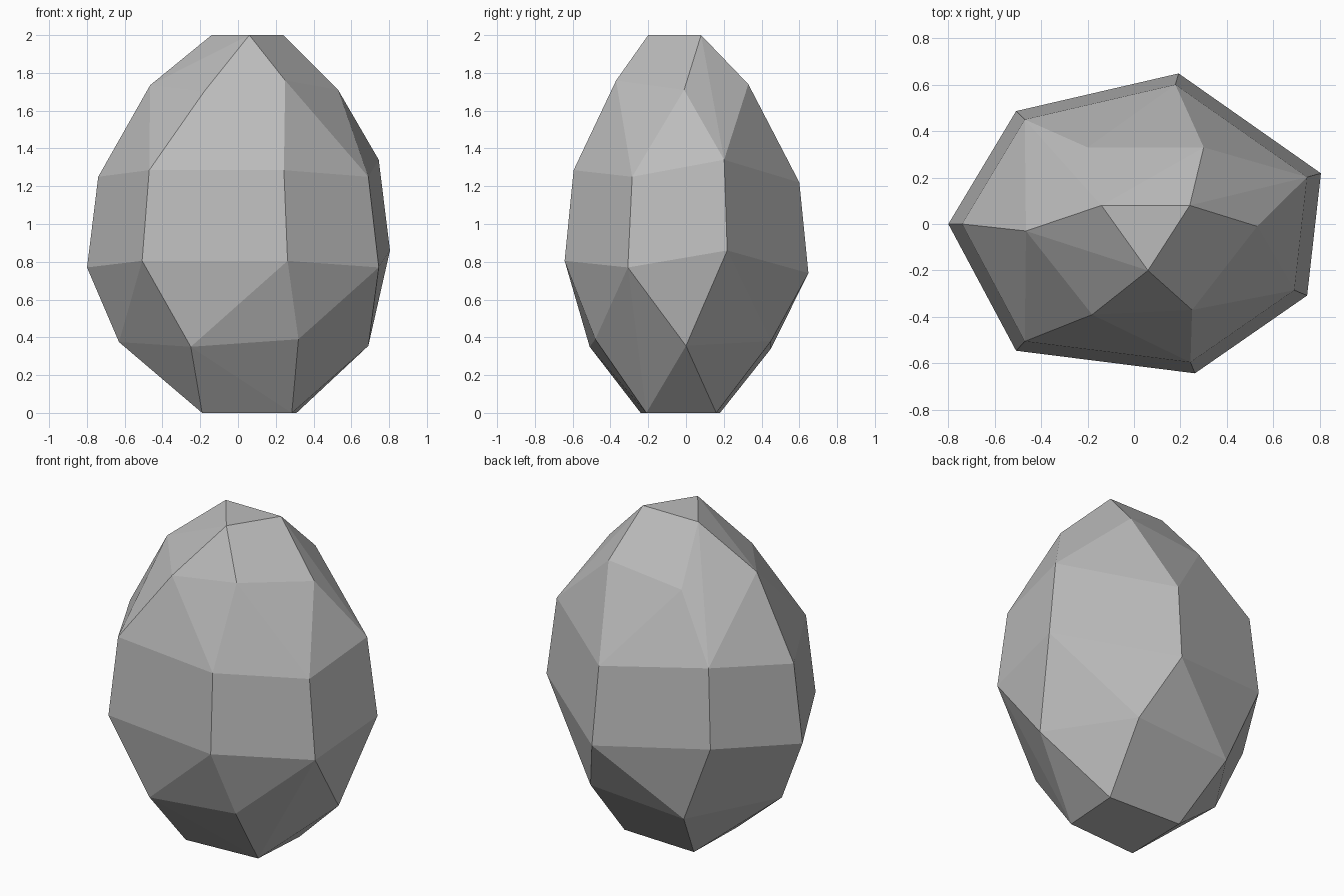
import bpy, bmesh

# Faceted rock: stacked rings of corner points wrapped in a convex hull
base = [(-0.19, -0.24, 0), (0.285, -0.21, 0), (0.31, 0.16, 0), (-0.18, 0.18, 0)]
lower = [(-0.25, -0.51, 0.35), (0.32, -0.48, 0.39), (0.69, 0.0, 0.355),
         (0.34, 0.45, 0.38), (-0.30, 0.45, 0.34), (-0.63, -0.04, 0.375)]
belt = [(-0.74, 0.0, 1.25), (-0.47, -0.505, 1.285), (0.243, -0.595, 1.285), (0.69, -0.285, 1.25),
        (0.745, 0.202, 1.34), (0.178, 0.60, 1.22), (-0.47, 0.45, 1.32)]
upper = [(-0.18, -0.39, 1.70), (0.25, -0.37, 1.76), (0.53, -0.01, 1.71),
         (0.30, 0.33, 1.74), (-0.20, 0.33, 1.69), (-0.465, -0.03, 1.735)]
top = [(-0.14, 0.08, 2), (0.24, 0.08, 2), (0.06, -0.20, 2)]

# The belt's lower edge flares out slightly from its upper edge
belt_low = [(x * 1.08, y * 1.08, z - 0.48) for x, y, z in belt]

bm = bmesh.new()
for p in base + lower + belt_low + belt + upper + top:
    bm.verts.new(p)
bmesh.ops.convex_hull(bm, input=bm.verts[:])
bmesh.ops.dissolve_limit(bm, angle_limit=0.03, verts=bm.verts[:], edges=bm.edges[:])
bmesh.ops.recalc_face_normals(bm, faces=bm.faces[:])

mesh = bpy.data.meshes.new("rock")
bm.to_mesh(mesh)
bm.free()

stone = bpy.data.materials.new("stone grey")
stone.diffuse_color = (0.5, 0.5, 0.5, 1)
mesh.materials.append(stone)
rock = bpy.data.objects.new("rock", mesh)
bpy.context.collection.objects.link(rock)
